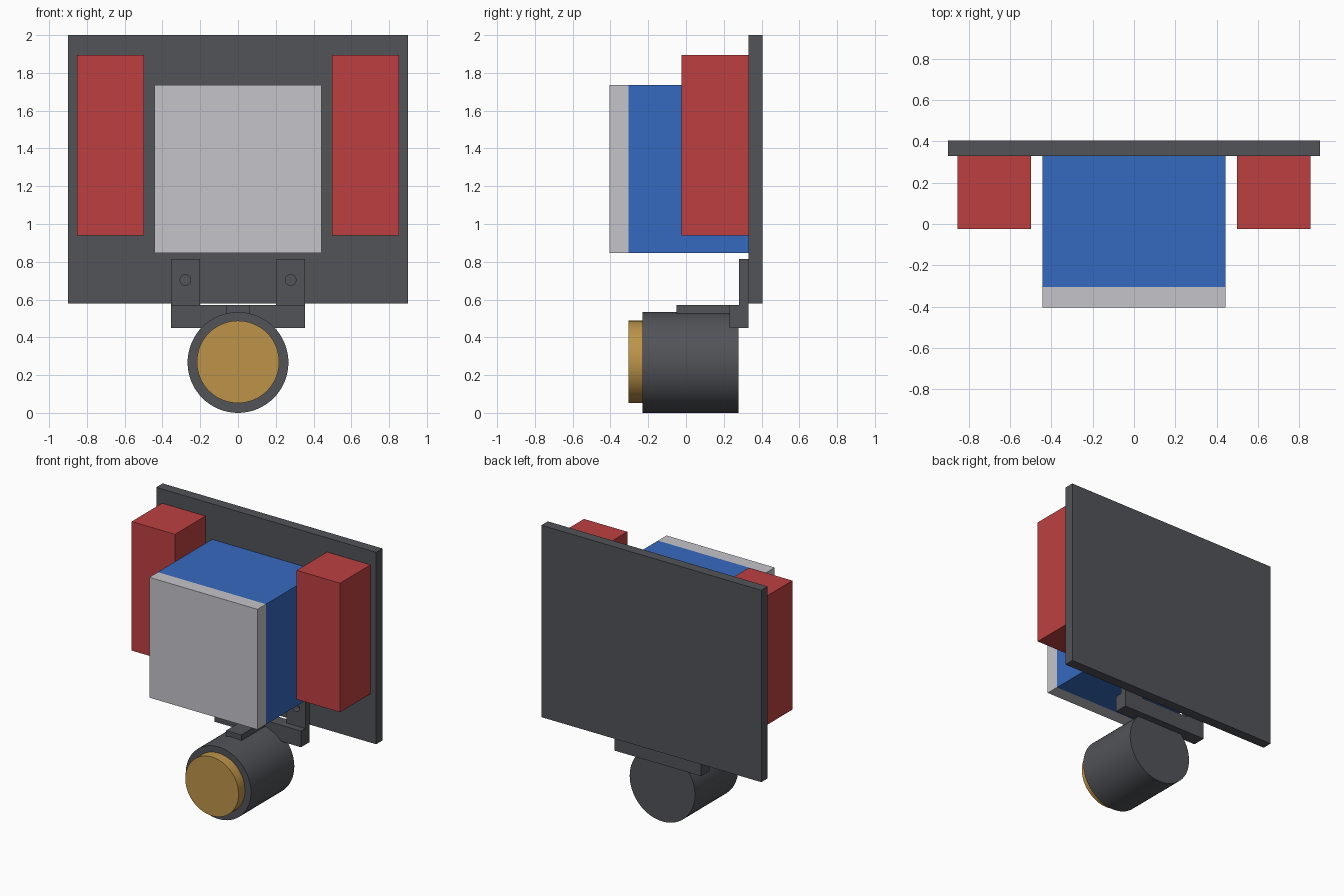
import bpy
import math

cube = bpy.data.objects.get("Cube")
if cube:
    bpy.data.objects.remove(cube, do_unlink=True)


def material(name, rgb):
    mat = bpy.data.materials.new(name)
    mat.use_nodes = True
    color = (*rgb, 1)
    mat.diffuse_color = color
    mat.node_tree.nodes["Principled BSDF"].inputs["Base Color"].default_value = color
    return mat


dark = material("dark grey", (0.084, 0.087, 0.098))
light = material("light grey", (0.558, 0.552, 0.584))
red = material("red", (0.515, 0.051, 0.051))
blue = material("blue", (0.036, 0.144, 0.521))
gold = material("gold", (0.515, 0.296, 0.067))


def box(name, x, y, z, mat):
    """Box spanning the (low, high) range on each axis."""
    bpy.ops.mesh.primitive_cube_add(size=1)
    obj = bpy.context.object
    obj.name = name
    for v in obj.data.vertices:
        v.co = [lo + (hi - lo) * (c + 0.5) for c, (lo, hi) in zip(v.co, (x, y, z))]
    obj.data.materials.append(mat)
    return obj


def cylinder(name, x, z, radius, y, mat, sides=64):
    """Cylinder lying along y, from y[0] to y[1]."""
    bpy.ops.mesh.primitive_cylinder_add(
        vertices=sides, radius=radius, depth=y[1] - y[0],
        location=(x, sum(y) / 2, z), rotation=(math.pi / 2, 0, 0))
    obj = bpy.context.object
    obj.name = name
    obj.data.materials.append(mat)
    bpy.ops.object.shade_smooth_by_angle(angle=math.radians(30))
    return obj


# Backing panel and central block with its light face
box("back_panel", (-0.9, 0.9), (0.33, 0.405), (0.58, 2.0), dark)
box("center_block", (-0.443, 0.443), (-0.305, 0.33), (0.847, 1.737), blue)
box("block_face", (-0.443, 0.443), (-0.405, -0.305), (0.847, 1.737), light)

# Side blocks and drilled mounting tabs
for side, label in ((1, "left"), (-1, "right")):
    def span(a, b):
        return sorted((side * a, side * b))

    box(label + "_side_block", span(0.498, 0.853), (-0.025, 0.33), (0.94, 1.895), red)
    tab = box(label + "_mount_tab", span(0.202, 0.355), (0.28, 0.33), (0.57, 0.815), dark)
    drill = cylinder("drill", side * 0.279, 0.704, 0.028, (0.2, 0.4), dark, 32)
    drill.hide_render = True
    cut = tab.modifiers.new("screw_hole", "BOOLEAN")
    cut.operation = "DIFFERENCE"
    cut.solver = "EXACT"
    cut.object = drill
    bpy.context.view_layer.objects.active = tab
    bpy.ops.object.modifier_apply(modifier=cut.name)
    bpy.data.objects.remove(drill, do_unlink=True)

# Bracket crossbar and the arm that reaches over the barrel
box("bracket_crossbar", (-0.355, 0.355), (0.23, 0.33), (0.45, 0.57), dark)
box("bracket_arm", (-0.062, 0.062), (-0.05, 0.23), (0.515, 0.57), dark)

# Barrel and lens
cylinder("barrel", 0, 0.267, 0.267, (-0.23, 0.277), dark)
cylinder("lens", 0, 0.27, 0.218, (-0.305, -0.23), gold)
